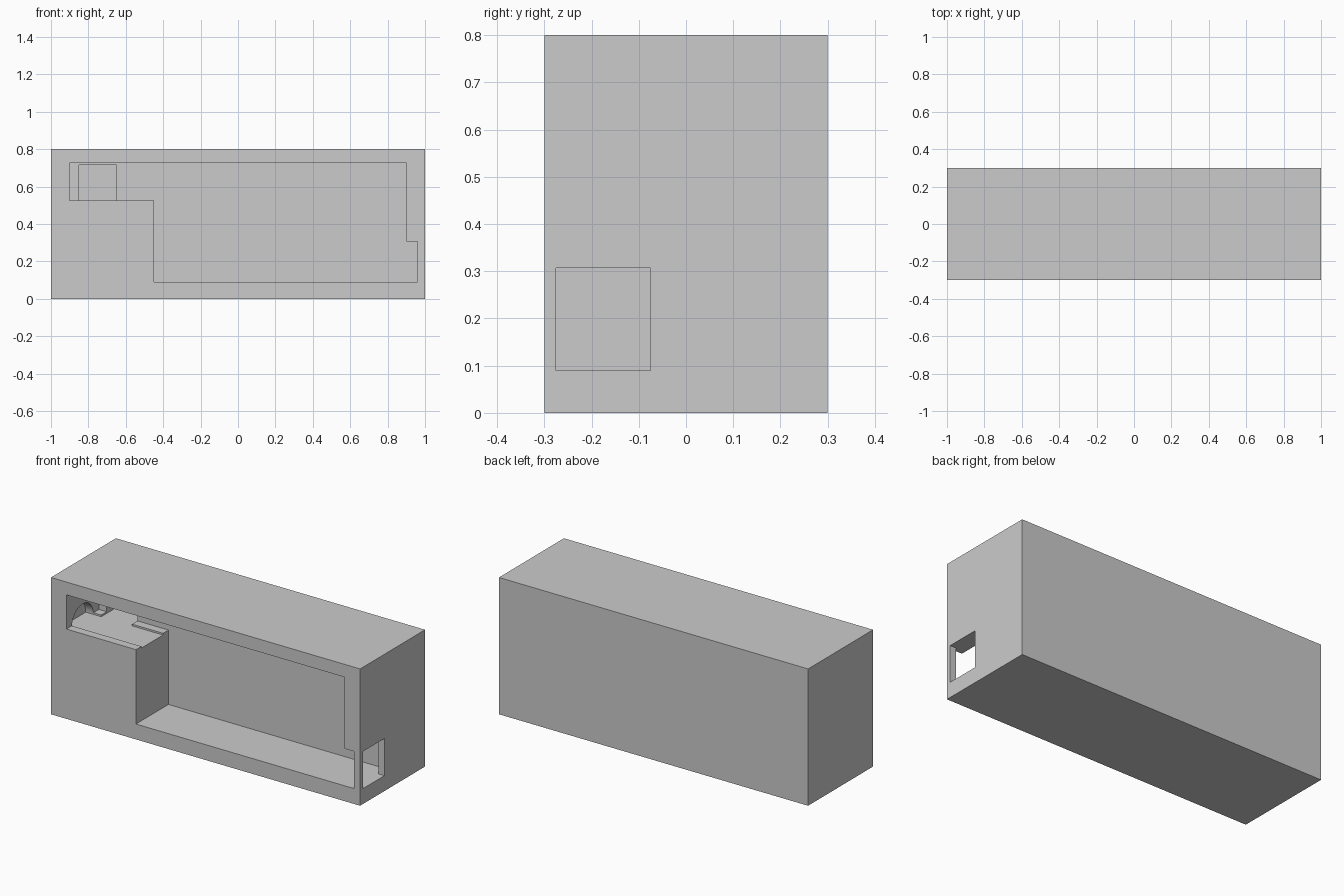
import bpy, math

if "Cube" in bpy.data.objects:
    bpy.data.objects.remove(bpy.data.objects["Cube"])


def prism(name, profile, axis, start, end):
    """Extrude a closed 2D profile along y (profile = x,z) or x (profile = y,z)."""
    def point(a, b, t):
        return (a, t, b) if axis == 'Y' else (t, a, b)
    n = len(profile)
    verts = [point(a, b, start) for a, b in profile] + [point(a, b, end) for a, b in profile]
    faces = [tuple(range(n)), tuple(range(2 * n - 1, n - 1, -1))]
    faces += [(i, i + n, (i + 1) % n + n, (i + 1) % n) for i in range(n)]
    # the winding above faces outward or inward depending on the axis
    area = sum(profile[i][0] * profile[(i + 1) % n][1] - profile[(i + 1) % n][0] * profile[i][1]
               for i in range(n))
    if (area > 0) == (axis == 'X'):
        faces = [f[::-1] for f in faces]
    mesh = bpy.data.meshes.new(name)
    mesh.from_pydata(verts, [], faces)
    obj = bpy.data.objects.new(name, mesh)
    bpy.context.collection.objects.link(obj)
    return obj


def rect(a0, a1, b0, b1):
    return [(a0, b0), (a1, b0), (a1, b1), (a0, b1)]


# solid block
body = prism("housing", rect(-1, 1, 0, 0.8), 'Y', -0.3, 0.3)

# stepped recess open to the front
recess = [(-0.9, 0.525), (-0.45, 0.525), (-0.45, 0.09), (0.96, 0.09),
          (0.96, 0.307), (0.9, 0.307), (0.9, 0.725), (-0.9, 0.725)]

# round-topped pocket at the left end of the shelf channel
arch = [(-0.15 + 0.1 * math.cos(math.pi * i / 24), 0.515 + 0.1 * math.sin(math.pi * i / 24))
        for i in range(25)]

cutters = [
    prism("front_recess_cutter", recess, 'Y', -0.4, 0),
    # shallow channel along the shelf
    prism("shelf_channel_cutter", rect(-0.25, -0.05, 0.515, 0.56), 'X', -0.9, -0.4),
    prism("arch_pocket_cutter", arch, 'X', -0.95, -0.87),
    # square niche in the back wall above the shelf
    prism("back_niche_cutter", rect(-0.85, -0.65, 0.515, 0.715), 'Y', -0.06, 0.2),
    # side outlet at the right
    prism("side_outlet_cutter", rect(-0.275, -0.075, 0.09, 0.307), 'X', 0.93, 1.1),
]

# carve every cutter out of the block
for cutter in cutters:
    mod = body.modifiers.new(cutter.name, 'BOOLEAN')
    mod.operation = 'DIFFERENCE'
    mod.solver = 'EXACT'
    mod.object = cutter
bpy.context.view_layer.objects.active = body
for mod in list(body.modifiers):
    bpy.ops.object.modifier_apply(modifier=mod.name)
for cutter in cutters:
    bpy.data.objects.remove(cutter, do_unlink=True)
